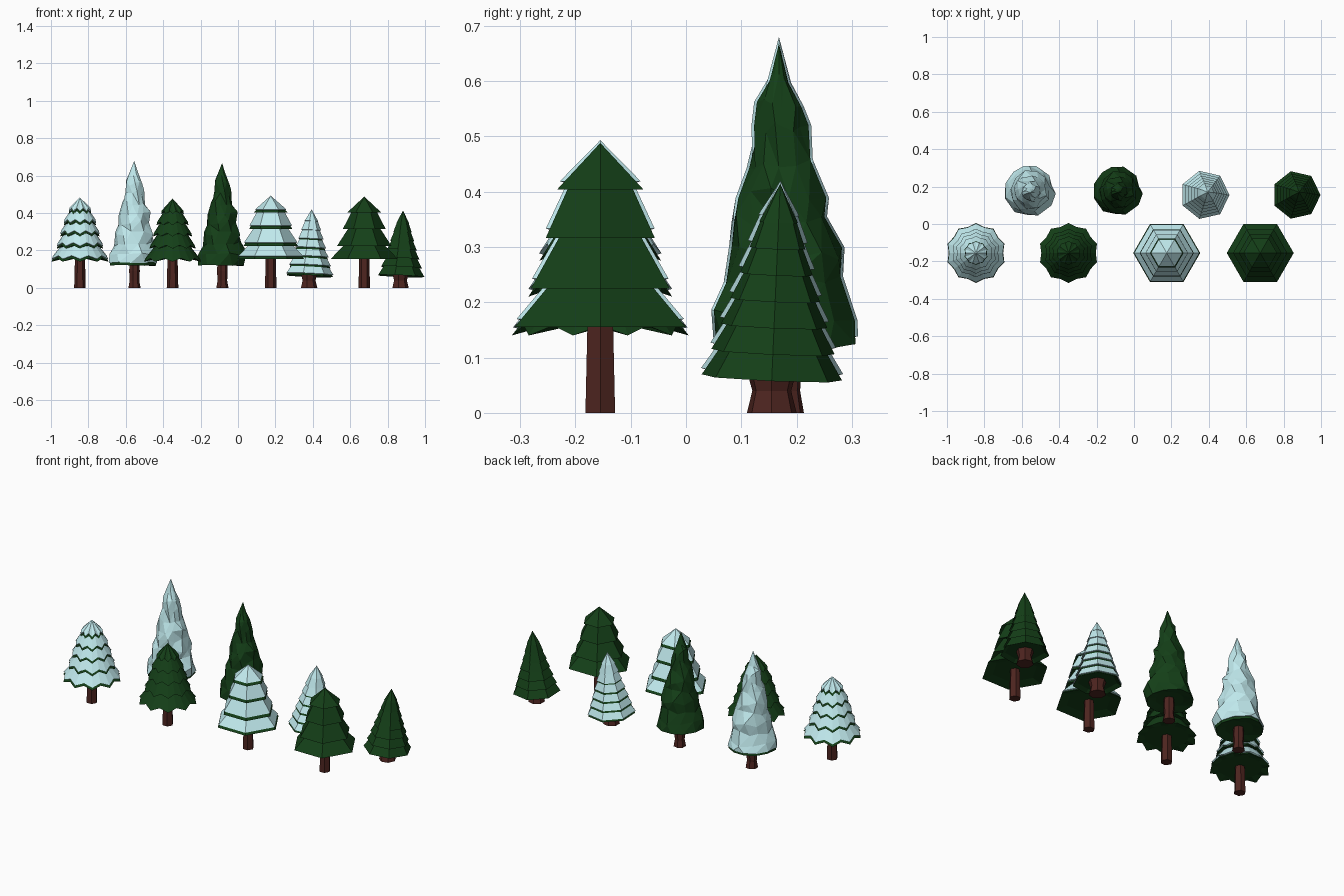
import bpy, bmesh, random
from math import sin, cos, pi, radians
from mathutils import Matrix

if "Cube" in bpy.data.objects:
    bpy.data.objects.remove(bpy.data.objects["Cube"])


def material(name, rgb):
    m = bpy.data.materials.new(name)
    m.diffuse_color = (*rgb, 1)
    m.use_nodes = True
    m.node_tree.nodes["Principled BSDF"].inputs["Base Color"].default_value = m.diffuse_color
    return m


GREEN = material("needles", (0.007, 0.05, 0.009))
SNOW = material("snow", (0.53, 0.82, 0.85))
BROWN = material("bark", (0.075, 0.018, 0.014))


def loft(name, rings, mat, loc, tilt=(0, 0), pivot=0.0):
    """Skin a list of rings; a ring of one point is a tip or centre."""
    bm = bmesh.new()
    vs = [[bm.verts.new(p) for p in ring] for ring in rings]
    for a, b in zip(vs, vs[1:]):
        n = max(len(a), len(b))
        for k in range(n):
            j = (k + 1) % n
            if len(a) == 1:
                bm.faces.new((a[0], b[k], b[j]))
            elif len(b) == 1:
                bm.faces.new((a[k], b[0], a[j]))
            else:
                bm.faces.new((a[k], b[k], b[j], a[j]))
    rot = Matrix.Rotation(tilt[0], 4, 'X') @ Matrix.Rotation(tilt[1], 4, 'Y')
    up = Matrix.Translation((0, 0, pivot))
    bm.transform(up @ rot @ up.inverted())
    bmesh.ops.recalc_face_normals(bm, faces=bm.faces)
    me = bpy.data.meshes.new(name)
    bm.to_mesh(me)
    bm.free()
    me.materials.append(mat)
    ob = bpy.data.objects.new(name, me)
    ob.location = (*loc, 0)
    bpy.context.collection.objects.link(ob)
    return ob


def ring(r, z, n, phase=0.0, wave=0.0):
    """Regular ring; wave pulls every second point in and up."""
    if r < 1e-4:
        return [(0, 0, z)]
    pts = []
    for k in range(n):
        a, odd = phase + 2 * pi * k / n, wave * (k % 2)
        rr = r * (1 - 0.09 * odd)
        pts.append((rr * cos(a), rr * sin(a), z + 0.018 * odd))
    return pts


def trunk(name, loc, prof, n, phase=0.0):
    rings = [ring(0, 0, n)] + [ring(r, z, n, phase) for r, z in prof]
    rings.append(ring(0, prof[-1][1], n))
    loft(name, rings, BROWN, loc)


def tiered(name, loc, tip, tiers, n, phase, inset, wave=0, snowy=False, tilt=(0, 0)):
    """Stacked cone skirts, with optional snow sheets lying on each skirt."""
    green = [ring(0, tip, n)]
    r0, z0 = 0.0, tip
    for i, (r, z) in enumerate(tiers):
        green.append(ring(r, z, n, phase, wave))
        if snowy:
            t = 0.86
            rm, zm = r0 + (r - r0) * t, z0 + (z - z0) * t
            rim = ring(rm + 0.007, zm + 0.003, n, phase, wave)
            top = ring(r0 + 0.004 if i else 0, z0 + 0.005, n, phase)
            under = ring(rm - 0.004, zm, n, phase, wave)
            loft(f"{name}_snow_{i + 1}", [top, rim, under], SNOW, loc, tilt, 0.06)
        r0, z0 = r * inset, z + 0.014
        green.append(ring(r0, z0, n, phase))
    green.append(ring(0, z0, n))
    loft(name, green, GREEN, loc, tilt, 0.06)


# uneven silhouette of the tall craggy trees: radius, height
CRAG = [(0.018, 0.61), (0.040, 0.56), (0.046, 0.51), (0.060, 0.455), (0.080, 0.40),
        (0.082, 0.345), (0.102, 0.29), (0.106, 0.235), (0.122, 0.18)]


def craggy(name, loc, grow, bottom, tip, mat):
    rnd = random.Random(7)
    n = 11
    rings = [[(0, -0.012, tip)]]
    prof = CRAG + [(0.131, bottom)]
    for i, (r, z) in enumerate(prof):
        lean = -0.012 * (z / 0.67)
        last = i == len(prof) - 1
        pts = []
        for k in range(n):
            a = 2 * pi * (k + 0.35 * i) / n + rnd.uniform(-0.12, 0.12)
            rr = r * rnd.uniform(0.88, 1.1 if not last else 1.04) + grow
            dz = rnd.uniform(-0.016, 0.016) * (0.3 if last else 1)
            pts.append((rr * cos(a), rr * sin(a) + lean, z + dz))
        rings.append(pts)
    rings.append([(x * 0.6, y * 0.6, bottom + 0.012) for x, y, z in rings[-1]])
    rings.append([(0, 0, bottom + 0.012)])
    ob = loft(name, rings, mat, loc)
    bm = bmesh.new()
    bm.from_mesh(ob.data)
    bmesh.ops.triangulate(bm, faces=bm.faces[:])
    bm.to_mesh(ob.data)
    bm.free()


SCALLOP = [(0.064, 0.395), (0.090, 0.335), (0.110, 0.275), (0.130, 0.21), (0.160, 0.14)]
HEX = [(0.090, 0.404), (0.114, 0.316), (0.145, 0.225), (0.179, 0.155)]
SLIM = [(0.036 + 0.0157 * i, 0.345 - 0.047 * i) for i in range(7)]
STRAIGHT = [(0.031, 0), (0.026, 0.19)]

for label, snowy, xs in (("snowy", True, (-0.845, 0.175, -0.555, 0.378)),
                         ("green", False, (-0.35, 0.675, -0.085, 0.867))):
    # scalloped trees
    p = (xs[0], -0.155)
    tiered(f"{label}_scalloped_tree", p, 0.478, SCALLOP, 20, radians(18), 0.72, 1, snowy)
    trunk(f"{label}_scalloped_trunk", p, STRAIGHT, 6)
    # six-sided trees
    p = (xs[1], -0.155)
    tiered(f"{label}_six_sided_tree", p, 0.488, HEX, 6, 0, 0.68, 0, snowy)
    trunk(f"{label}_six_sided_trunk", p, STRAIGHT, 6)
    # tall craggy trees
    p = (xs[2], 0.18)
    craggy(f"{label}_tall_tree", p, 0, 0.12, 0.668, GREEN)
    if snowy:
        craggy("tall_tree_snow", p, 0.005, 0.134, 0.68, SNOW)
    trunk(f"{label}_tall_trunk", p, [(0.034, 0), (0.027, 0.04), (0.03, 0.09), (0.026, 0.16)], 7)
    # slim many-tiered trees, slightly leaning
    p = (xs[3], 0.155)
    tiered(f"{label}_slim_tree", p, 0.415, SLIM, 7, 0, 0.8, 0, snowy, (radians(-2.5), radians(2.5)))
    trunk(f"{label}_slim_trunk", p, [(0.046, 0), (0.036, 0.04), (0.046, 0.075), (0.03, 0.13)], 7)
